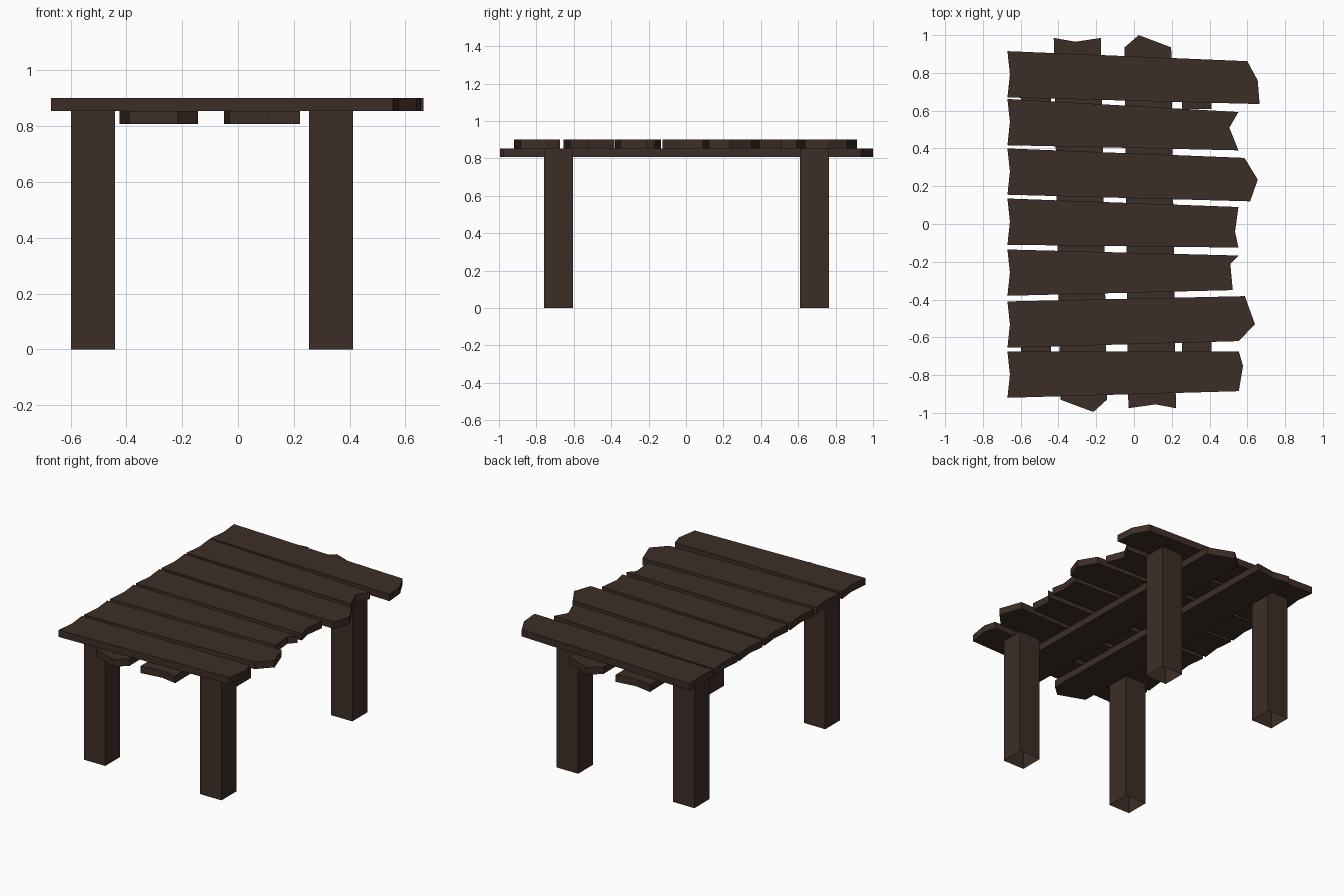
import bpy, bmesh

if "Cube" in bpy.data.objects:
    bpy.data.objects.remove(bpy.data.objects["Cube"])

wood = bpy.data.materials.new("dark_wood")
wood.diffuse_color = (0.046, 0.027, 0.020, 1)
wood.use_nodes = True
wood.node_tree.nodes["Principled BSDF"].inputs["Base Color"].default_value = wood.diffuse_color


def finish(bm, name):
    bmesh.ops.recalc_face_normals(bm, faces=bm.faces)
    mesh = bpy.data.meshes.new(name)
    bm.to_mesh(mesh)
    bm.free()
    mesh.materials.append(wood)
    obj = bpy.data.objects.new(name, mesh)
    bpy.context.collection.objects.link(obj)
    return obj


def board(name, outline, z0, z1):
    """Flat board: an outline in x, y raised from z0 to z1."""
    bm = bmesh.new()
    face = bm.faces.new([bm.verts.new((x, y, z0)) for x, y in outline])
    ext = bmesh.ops.extrude_face_region(bm, geom=[face], use_keep_orig=True)
    top = [g for g in ext["geom"] if isinstance(g, bmesh.types.BMVert)]
    bmesh.ops.translate(bm, verts=top, vec=(0, 0, z1 - z0))
    return finish(bm, name)


def leg(name, x, y, width, height):
    """Square post with an open foot."""
    bm = bmesh.new()
    bmesh.ops.create_cube(bm, size=1)
    bmesh.ops.scale(bm, verts=bm.verts, vec=(width, width, height))
    bmesh.ops.translate(bm, verts=bm.verts, vec=(x, y, height / 2))
    foot = [f for f in bm.faces if f.calc_center_median().z < 0.01]
    obj_faces = foot
    bmesh.ops.recalc_face_normals(bm, faces=bm.faces)
    bmesh.ops.delete(bm, geom=obj_faces, context='FACES_ONLY')
    return finish(bm, name)


UNDER, MID, TOP = 0.807, 0.854, 0.90

# Top planks: left end y (back, front), then the broken right end
planks = [
    (0.915, 0.67, [(0.60, 0.862), (0.655, 0.76), (0.665, 0.635)]),
    (0.662, 0.417, [(0.553, 0.593), (0.505, 0.51), (0.553, 0.39)]),
    (0.40, 0.155, [(0.585, 0.35), (0.655, 0.235), (0.615, 0.12)]),
    (0.135, -0.11, [(0.553, 0.09), (0.535, -0.04), (0.553, -0.125)]),
    (-0.135, -0.38, [(0.553, -0.167), (0.51, -0.212), (0.523, -0.35)]),
    (-0.41, -0.655, [(0.587, -0.382), (0.64, -0.53), (0.555, -0.62)]),
    (-0.675, -0.92, [(0.555, -0.675), (0.577, -0.752), (0.555, -0.885)]),
]
for i, (back, front, end) in enumerate(planks, 1):
    left = [(-0.67, front), (-0.657, (front + back) / 2), (-0.67, back)]
    board(f"top_plank_{i}", left + end, MID, TOP)

# Two long runners beneath the planks
board("left_runner", [(-0.425, 0.985), (-0.31, 0.965), (-0.175, 0.985),
                      (-0.143, -0.93), (-0.215, -0.995), (-0.39, -0.93)], UNDER, MID)
board("right_runner", [(-0.05, 0.935), (0.025, 1.0), (0.197, 0.935),
                       (0.222, -0.975), (0.115, -0.955), (-0.03, -0.975)], UNDER, MID)

# Four legs
for x, side in ((-0.519, "left"), (0.333, "right")):
    for y, end in ((-0.682, "front"), (0.687, "back")):
        leg(f"{end}_{side}_leg", x, y, 0.157, MID)
